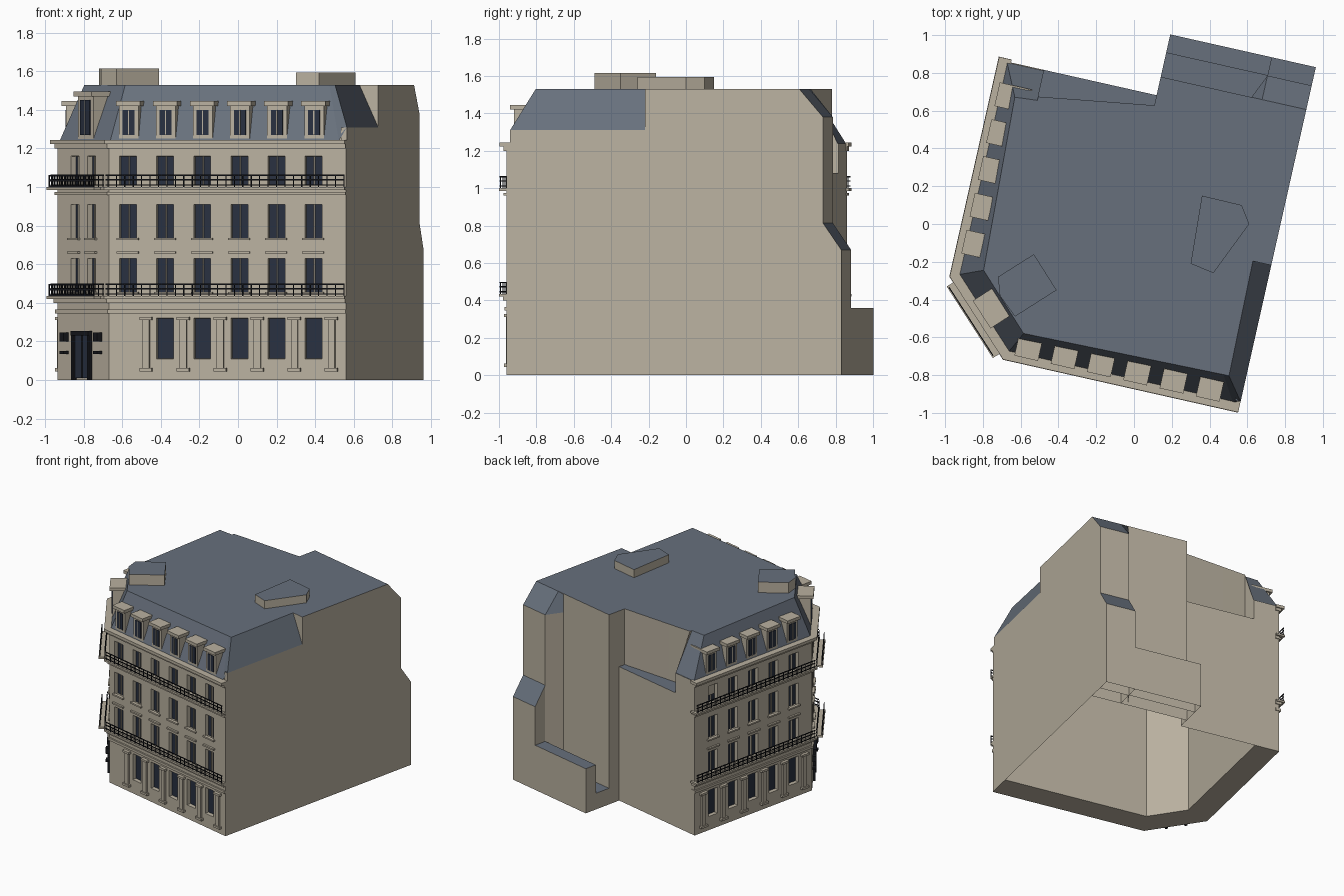
import bpy, bmesh, math
from mathutils import Matrix, Vector

cube = bpy.data.objects.get("Cube")
if cube:
    bpy.data.objects.remove(cube, do_unlink=True)


def material(name, rgb):
    m = bpy.data.materials.new(name)
    m.use_nodes = True
    m.diffuse_color = (*rgb, 1)
    m.node_tree.nodes["Principled BSDF"].inputs["Base Color"].default_value = (*rgb, 1)
    return m


STONE = material("stone", (.49, .44, .35))
SLATE = material("slate", (.136, .162, .202))
GLASS = material("dark_glass", (.022, .03, .052))
IRON = material("black_iron", (.008, .009, .012))

# The block is laid out square, then turned on its plot
BASE = Matrix.Translation((.56, -.96, 0)) @ Matrix.Rotation(math.radians(-12.68), 4, 'Z')


def finish(name, bm, mats, m=BASE):
    me = bpy.data.meshes.new(name)
    bm.to_mesh(me)
    bm.free()
    for mat in mats:
        me.materials.append(mat)
    ob = bpy.data.objects.new(name, me)
    ob.matrix_world = m
    bpy.context.collection.objects.link(ob)
    return ob


def loft(name, low, high, m=BASE):
    """Closed skin between two loops; faces that look up become slate."""
    bm = bmesh.new()
    a = [bm.verts.new(p) for p in low]
    b = [bm.verts.new(p) for p in high]
    n = len(a)
    for i in range(n):
        j = (i + 1) % n
        bm.faces.new((a[i], a[j], b[j], b[i]))
    bm.faces.new(b)
    bmesh.ops.remove_doubles(bm, verts=bm.verts, dist=.0005)
    bmesh.ops.recalc_face_normals(bm, faces=bm.faces)
    bm.normal_update()
    for f in bm.faces:
        f.material_index = int(abs(f.normal.z) > .1)
    return finish(name, bm, (STONE, SLATE), m)


def prism(name, pts, z0, z1, m=BASE):
    return loft(name, [(x, y, z0) for x, y in pts], [(x, y, z1) for x, y in pts], m)


def rect(x0, x1, y0, y1):
    return [(x0, y0), (x1, y0), (x1, y1), (x0, y1)]


def boxes(name, specs, mat, m=BASE):
    """One object from many boxes given as x0, x1, y0, y1, z0, z1."""
    bm = bmesh.new()
    for x0, x1, y0, y1, z0, z1 in specs:
        t = Matrix.Translation(((x0 + x1) / 2, (y0 + y1) / 2, (z0 + z1) / 2))
        s = Matrix.Diagonal((x1 - x0, y1 - y0, z1 - z0, 1))
        bmesh.ops.create_cube(bm, size=1, matrix=t @ s)
    return finish(name, bm, (mat,), m)


# Footprint corners
B, F, G, A = (0, 0), (-1.61, 1.505), (-1.61, .344), (-1.26, 0)
EAVE, TOP, LEDGE = 1.24, 1.53, 1.08

# Main body behind the facades, open underneath
inner = [(0, .2), (-1.177, .2), (-1.41, .427), (-1.41, 1.505)]
prism("main_body", [(0, .2), (0, 1.605), (-.79, 1.605), (-.79, 1.505)] + inner[:0:-1], 0, LEDGE)

# Thick rim under and behind the street facades
bm = bmesh.new()
outer = [B, A, G, F]
for i in range(3):
    o0, o1, n0, n1 = outer[i], outer[i + 1], inner[i], inner[i + 1]
    for quad in ([(*o0, 0), (*o1, 0), (*n1, 0), (*n0, 0)],
                 [(*o0, EAVE), (*o1, EAVE), (*n1, EAVE), (*n0, EAVE)]):
        bm.faces.new([bm.verts.new(p) for p in quad])
for o, n in ((B, inner[0]), (F, inner[3])):
    bm.faces.new([bm.verts.new(p) for p in ((*o, 0), (*n, 0), (*n, EAVE), (*o, EAVE))])
finish("facade_rim", bm, (STONE,))

# Upper walls and mansard roof
prism("upper_party_wall", rect(-.03, 0, .02, 1.6), LEDGE, 1.31)
prism("rear_corner_wall", rect(-1.6, -1.4, 1.3, 1.505), LEDGE, EAVE)
low = [(0, .02, 1.31), (0, .76, 1.31), (0, .76, 1.31), (0, 1.605, LEDGE), (-.79, 1.605, LEDGE),
       (-.79, 1.45, LEDGE), (-1.2, 1.39, LEDGE), (-1.4, 1.36, LEDGE), (-1.4, 1.5, EAVE),
       (-1.6, 1.5, EAVE), (-1.6, .35, EAVE), (-1.255, .01, EAVE), (-.04, .01, EAVE)]
high = [(-.09, .14), (-.1, .76), (0, .76), (0, 1.605), (-.79, 1.605), (-.79, 1.45), (-1.2, 1.39),
        (-1.4, 1.36), (-1.4, 1.34), (-1.52, 1.33), (-1.48, .4), (-1.2, .12), (-.12, .14)]
loft("mansard_roof", low, [(x, y, TOP) for x, y in high])

# Rear wing, lean-to and yard
wing = [(0, 1.6), (0, 1.735), (-.24, 1.735), (-.3, 1.6)]
prism("rear_wing", wing, 0, 1.38)
loft("rear_wing_roof", [(*p, 1.38) for p in wing],
     [(0, 1.6, TOP), (0, 1.605, TOP), (-.24, 1.605, TOP), (-.3, 1.6, TOP)])
lean = rect(-.24, 0, 1.73, 1.835)
loft("lean_to", [(*p, 0) for p in lean],
     [(x, y, .82 if y < 1.8 else .67) for x, y in lean])
prism("yard_wall", rect(-.79, -.24, 1.735, 1.835), 0, .36)
prism("yard_floor", rect(-.79, -.24, 1.6, 1.735), 0, .13)

# Rooftop huts
plain = Matrix.Identity(4)
prism("roof_hut_right", [(.3, -.21), (.42, -.26), (.61, 0), (.57, .1), (.36, .15)], TOP, 1.595, plain)
prism("roof_hut_left", [(-.72, -.28), (-.53, -.16), (-.41, -.35), (-.63, -.49), (-.71, -.38)],
      TOP, 1.615, plain)

ROWS = [(.11, .32), (.45, .63), (.73, .91), (1.01, 1.16)]


def wall_grid(name, length, centres, half, no_ground, m):
    """Wall of cells whose window cells are sunk in and glazed."""
    xs = sorted([0, length] + [c + d for c in centres for d in (-half, half)])
    zs = sorted([0, EAVE] + [z for r in ROWS for z in r])
    bm = bmesh.new()
    v = [[bm.verts.new((x, 0, z)) for x in xs] for z in zs]
    panes = []
    for r in range(len(zs) - 1):
        for c in range(len(xs) - 1):
            f = bm.faces.new((v[r][c], v[r][c + 1], v[r + 1][c + 1], v[r + 1][c]))
            if r % 2 and c % 2 and not (r == 1 and c // 2 in no_ground):
                panes.append(f)
    bm.normal_update()
    bmesh.ops.inset_individual(bm, faces=panes, thickness=.002, depth=-.03)
    for f in panes:
        f.material_index = 1
    finish(name, bm, (STONE, GLASS), m)


def dormers(name, centres, half, top, m):
    cheeks, caps, glass, bars = [], [], [], []
    for c in centres:
        cheeks.append((c - half, c + half, .015, .15, EAVE, top))
        caps.append((c - half - .012, c + half + .012, -.005, .17, top, top + .025))
        glass.append((c - half * .6, c + half * .6, .009, .016, EAVE + .03, top - .02))
        bars.append((c - .003, c + .003, .006, .01, EAVE + .03, top - .02))
    boxes(name + "_dormers", cheeks, STONE, m)
    boxes(name + "_dormer_caps", caps, STONE, m)
    boxes(name + "_dormer_windows", glass, GLASS, m)
    boxes(name + "_dormer_bars", bars, STONE, m)


def facade(name, start, end, centres, half, no_ground, pilasters, dormer_at, dormer_half, dormer_top):
    d = Vector(end) - Vector(start)
    n = d.length
    m = BASE @ Matrix.Translation((*start, 0)) @ Matrix.Rotation(math.atan2(d.y, d.x), 4, 'Z')
    wall_grid(name + "_wall", n, centres, half, no_ground, m)

    # Stone bands and the eaves cornice
    bands = [(.345, .365, .012), (.40, .42, .02), (.42, .435, .04), (.96, .975, .015),
             (.985, 1.0, .04), (1.2, 1.222, .015), (1.222, 1.245, .038)]
    boxes(name + "_bands", [(-p * .4, n + (p * .4 if end != B else 0), -p, .03, z0, z1)
                            for z0, z1, p in bands], STONE, m)

    # Sills, lintels and window bars
    trim = []
    for c in centres:
        for z in (.445, .655, .725):
            trim.append((c - half - .012, c + half + .012, -.015, .01, z, z + .012))
        for z0, z1 in ROWS[1:]:
            trim.append((c - .003, c + .003, .018, .031, z0, z1))
    boxes(name + "_window_trim", trim, STONE, m)

    # Pilasters with base and capital
    cols = []
    for p in pilasters:
        cols.append((p - .018, p + .018, -.016, .01, .06, .31))
        for z in (.045, .31):
            cols.append((p - .033, p + .033, -.024, .01, z, z + .017))
    if cols:
        boxes(name + "_pilasters", cols, STONE, m)

    # Balcony railings
    rails = []
    count = round(n / .045)
    for z in (.435, 1.0):
        for dz in (.008, .035, .058):
            rails.append((-.01, n, -.037, -.031, z + dz, z + dz + .006))
        for i in range(count + 1):
            x = i * (n - .006) / count
            rails.append((x, x + .005, -.036, -.032, z, z + .06))
    boxes(name + "_railings", rails, IRON, m)
    dormers(name, dormer_at, dormer_half, dormer_top, m)
    return m, n


front = [.102 + .197 * i for i in range(6)]
facade("front", A, B, front, .045, {0}, [c + .098 for c in front], front, .052, 1.42)
left = [.18 + .2 * i for i in range(5)]
facade("side", F, G, left, .045, set(), [c + .1 for c in left] + [.08], left, .052, 1.42)
m, n = facade("corner", G, A, [.165, .325], .038, {0, 1}, [], [.245], .075, 1.47)

# Corner entrance with lamps
mid = n / 2
boxes("door", [(mid - .07, mid + .07, -.008, .001, .01, .23)], GLASS, m)
boxes("door_frame", [(mid + s * .075 - .01, mid + s * .075 + .01, -.02, .005, 0, .24) for s in (-1, 1)]
      + [(mid - .085, mid + .085, -.025, .005, .23, .255), (mid - .005, mid + .005, -.012, 0, .01, .23)],
      IRON, m)
boxes("wall_lamps", [(mid + s * .16 - .02, mid + s * .16 + .02, -.03, .005, z, z + h)
                     for s in (-1, 1) for z, h in ((.2, .045), (.135, .015))], IRON, m)
# Small iron balconies wrap the corner
for i, z in enumerate((.435, 1.0)):
    boxes(("lower", "upper")[i] + "_corner_balcony",
          [(.03, n - .03, -.075, -.069, z + dz, z + dz + .008) for dz in (.0, .03, .055)]
          + [(.03 + k * .025, .036 + k * .025, -.075, -.069, z, z + .06) for k in range(18)], IRON, m)
    boxes(("lower", "upper")[i] + "_corner_balcony_slab", [(.02, n - .02, -.08, .01, z - .015, z)], STONE, m)
